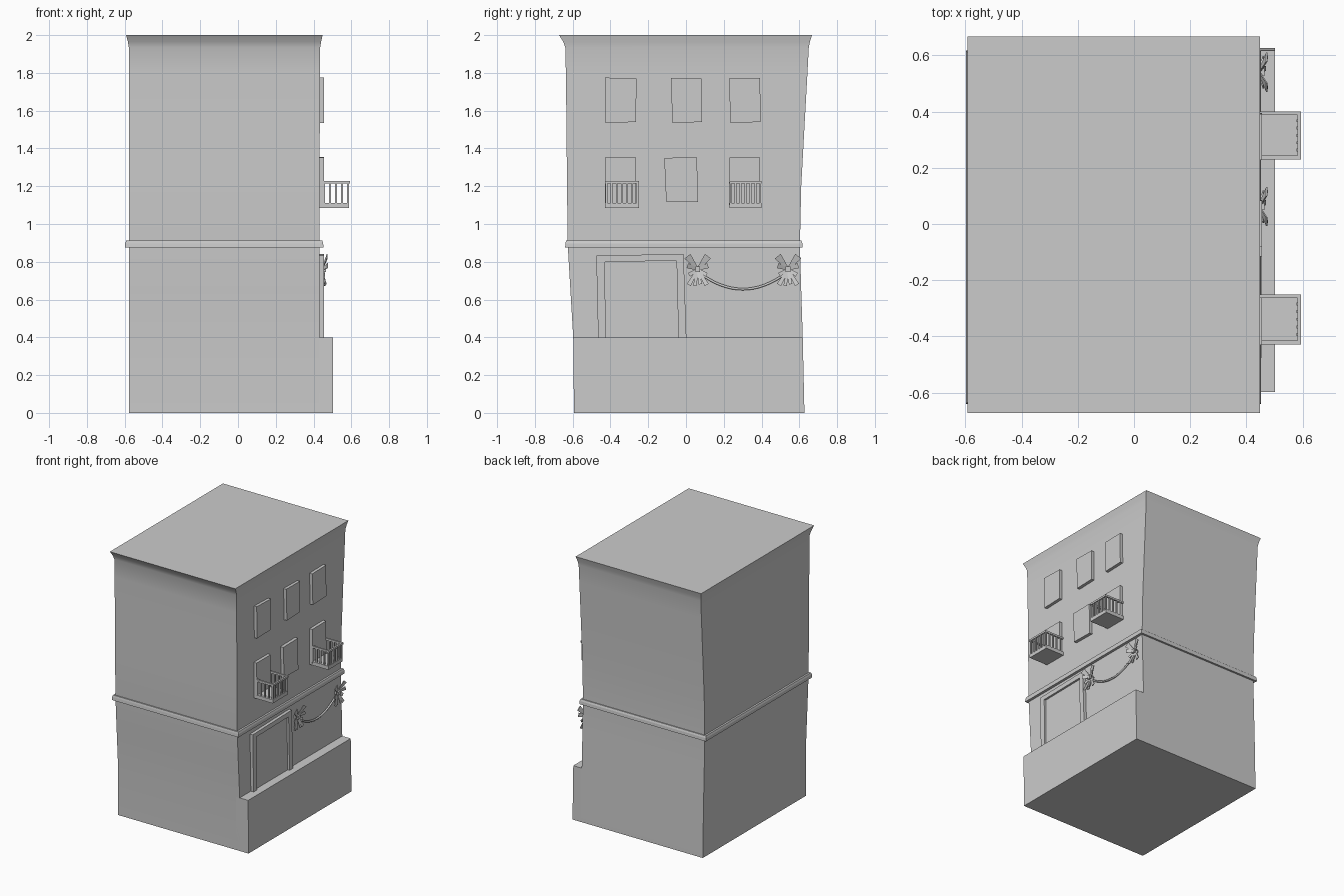
import bpy, bmesh, math

if "Cube" in bpy.data.objects:
    bpy.data.objects.remove(bpy.data.objects["Cube"])


def finish(bm, name, smooth=False):
    bmesh.ops.recalc_face_normals(bm, faces=bm.faces)
    me = bpy.data.meshes.new(name)
    bm.to_mesh(me)
    bm.free()
    ob = bpy.data.objects.new(name, me)
    bpy.context.collection.objects.link(ob)
    if smooth:
        bpy.ops.object.select_all(action='DESELECT')
        ob.select_set(True)
        bpy.context.view_layer.objects.active = ob
        bpy.ops.object.shade_smooth_by_angle(angle=math.radians(35))
    return ob


def loft(bm, sections):
    """Stack of rectangles (z, x0, x1, y0, y1), capped at both ends."""
    rings = [[bm.verts.new(p) for p in ((x0, y0, z), (x1, y0, z), (x1, y1, z), (x0, y1, z))]
             for z, x0, x1, y0, y1 in sections]
    for a, b in zip(rings, rings[1:]):
        for i in range(4):
            j = (i + 1) % 4
            bm.faces.new((a[i], a[j], b[j], b[i]))
    bm.faces.new(rings[0][::-1])
    bm.faces.new(rings[-1])


def box(bm, x0, x1, y0, y1, z0, z1):
    loft(bm, [(z0, x0, x1, y0, y1), (z1, x0, x1, y0, y1)])


def panel(bm, pts, x0, x1):
    """Prism from a (y, z) outline, extruded along x."""
    a = [bm.verts.new((x0, y, z)) for y, z in pts]
    b = [bm.verts.new((x1, y, z)) for y, z in pts]
    n = len(pts)
    for i in range(n):
        bm.faces.new((a[i], a[(i + 1) % n], b[(i + 1) % n], b[i]))
    bm.faces.new(a[::-1])
    bm.faces.new(b)


# Leaning walls with flared top
bm = bmesh.new()
loft(bm, [(0, -.578, .432, -.593, .627), (.4, -.578, .432, -.597, .618),
          (.65, -.578, .432, -.612, .610), (.89, -.578, .432, -.626, .603),
          (1.2, -.578, .432, -.630, .610), (1.55, -.578, .433, -.633, .629),
          (1.8, -.578, .434, -.636, .643), (1.935, -.578, .435, -.639, .650),
          (1.965, -.583, .440, -.650, .656), (2, -.592, .448, -.672, .667)])
finish(bm, "building_walls", True)

# Raised plinth along the facade
bm = bmesh.new()
loft(bm, [(0, .40, .502, -.593, .627), (.4, .40, .502, -.597, .618)])
finish(bm, "front_plinth")

# Moulding between storeys
bm = bmesh.new()
loft(bm, [(.875, -.598, .452, -.640, .618), (.898, -.597, .451, -.638, .616),
          (.912, -.592, .446, -.635, .611)])
finish(bm, "storey_band")

# Slightly crooked windows
windows = [[(-.425, 1.535), (-.265, 1.54), (-.262, 1.77), (-.43, 1.775)],
           [(-.072, 1.535), (.085, 1.54), (.083, 1.77), (-.08, 1.773)],
           [(.235, 1.535), (.395, 1.54), (.392, 1.773), (.228, 1.77)],
           [(-.428, 1.10), (-.265, 1.10), (-.264, 1.353), (-.43, 1.353)],
           [(-.105, 1.12), (.063, 1.117), (.058, 1.353), (-.115, 1.35)],
           [(.228, 1.10), (.393, 1.10), (.39, 1.355), (.23, 1.353)]]
for i, w in enumerate(windows):
    bm = bmesh.new()
    panel(bm, w, .42, .456)
    finish(bm, f"window_{i + 1}")

# Balconies: slab, rail on three sides, balusters
for name, y0, y1 in (("balcony_a", -.428, -.25), ("balcony_b", .23, .40)):
    bm = bmesh.new()
    box(bm, .42, .588, y0, y1, 1.085, 1.112)
    box(bm, .42, .594, y0, y0 + .013, 1.214, 1.228)
    box(bm, .42, .594, y1 - .013, y1, 1.214, 1.228)
    box(bm, .581, .594, y0 + .013, y1 - .013, 1.214, 1.228)
    t = .005
    posts = [(.583, y0 + .007 + (y1 - y0 - .014) * i / 6) for i in range(7)]
    posts += [(x, y) for x in (.455, .487, .519, .551) for y in (y0 + .007, y1 - .007)]
    for x, y in posts:
        box(bm, x - t, x + t, y - t, y + t, 1.11, 1.216)
    finish(bm, name)

# Doorway: jambs, lintel and recessed panel
bm = bmesh.new()
panel(bm, [(-.465, .398), (-.425, .398), (-.43, .80), (-.475, .832)], .42, .455)
panel(bm, [(-.04, .398), (.002, .398), (-.013, .842), (-.05, .805)], .42, .455)
panel(bm, [(-.43, .80), (-.05, .805), (-.013, .842), (-.475, .832)], .42, .455)
finish(bm, "door_frame")
bm = bmesh.new()
panel(bm, [(-.44, .398), (-.03, .398), (-.04, .815), (-.44, .81)], .42, .440)
finish(bm, "door_panel")

# Ribbon bows: flaring strips around a knot (angle, length, end width, tilt)
strips = [(52, .088, .040, .028), (128, .088, .040, .028), (20, .058, .028, .030),
          (160, .058, .028, .030), (-60, .095, .024, .016), (-120, .095, .024, .016),
          (-80, .080, .018, .022), (-100, .088, .018, .010), (-32, .055, .022, .014),
          (-148, .055, .022, .014)]
for name, cy in (("bow_left", .062), ("bow_right", .540)):
    bm = bmesh.new()
    for ang, ln, w, tilt in strips:
        a = math.radians(ang)
        c, s = math.cos(a), math.sin(a)
        ring = []
        for dx in (0, .005):
            ring.append([bm.verts.new((.442 + dx + k * tilt, cy + u * ln * c - v * s,
                                       .76 + u * ln * s + v * c))
                         for u, v, k in ((0, -.006, 0), (1, -w / 2, 1),
                                         (1, w / 2, 1), (0, .006, 0))])
        lo, hi = ring
        for i in range(4):
            j = (i + 1) % 4
            bm.faces.new((lo[i], lo[j], hi[j], hi[i]))
        bm.faces.new(lo[::-1])
        bm.faces.new(hi)
    box(bm, .43, .465, cy - .013, cy + .013, .747, .774)
    finish(bm, name)

# Hanging garland between the bows
cu = bpy.data.curves.new("garland", 'CURVE')
cu.dimensions = '3D'
cu.bevel_depth = .007
cu.bevel_resolution = 1
sp = cu.splines.new('POLY')
sp.points.add(16)
for i, p in enumerate(sp.points):
    t = i / 8 - 1
    p.co = (.443, .301 + .235 * t, .655 + .09 * t * t, 1)
bpy.context.collection.objects.link(bpy.data.objects.new("garland", cu))
